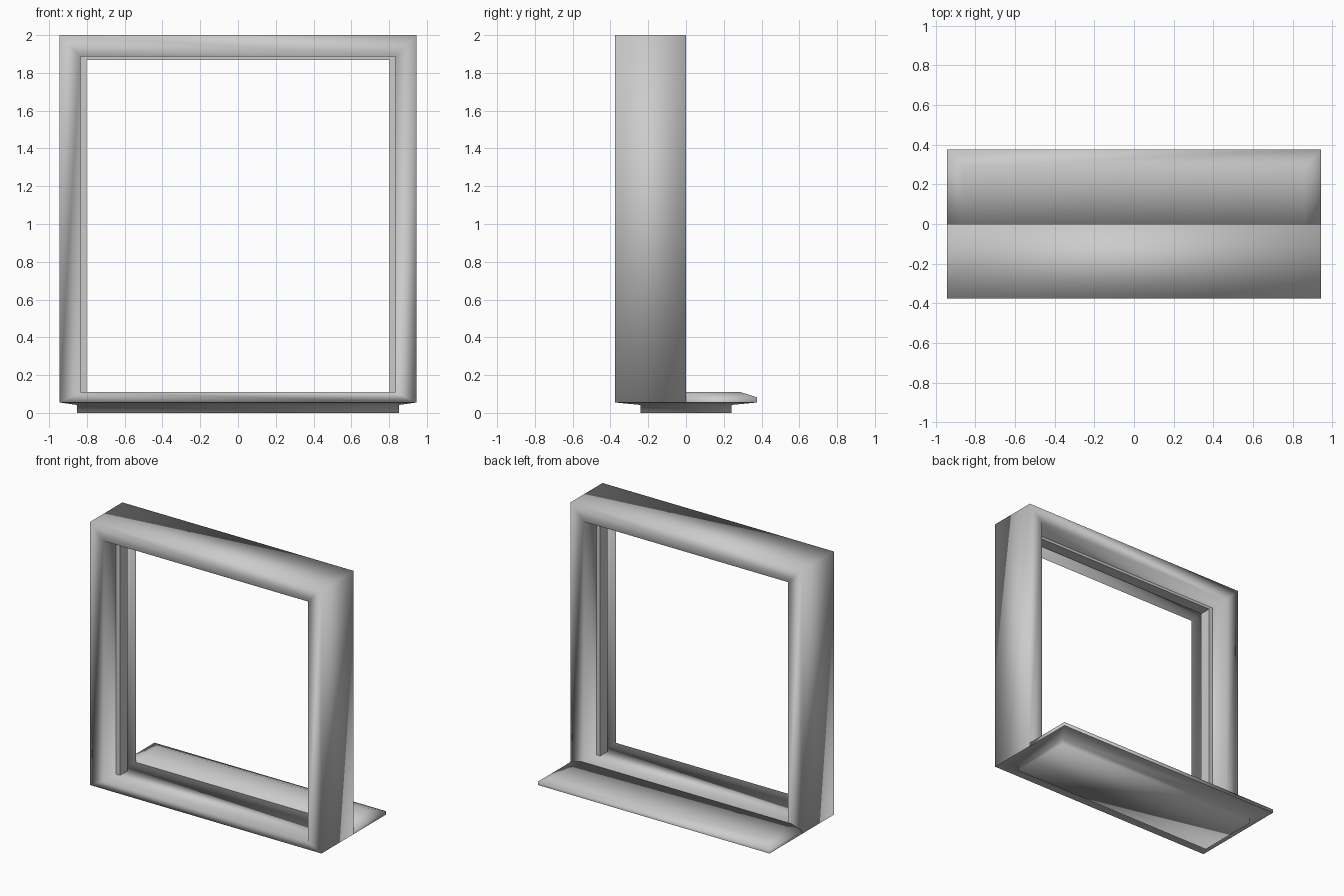
import bpy, bmesh

if "Cube" in bpy.data.objects:
    bpy.data.objects.remove(bpy.data.objects["Cube"])


def loft(name, loops, closed=False, cap_start=False, cap_end=False, smooth=True):
    """Skin matching point loops; closed joins the last loop to the first."""
    bm = bmesh.new()
    rings = [[bm.verts.new(p) for p in loop] for loop in loops]
    pairs = list(zip(rings, rings[1:])) + ([(rings[-1], rings[0])] if closed else [])
    for a, b in pairs:
        n = len(a)
        for i in range(n):
            j = (i + 1) % n
            bm.faces.new((a[i], a[j], b[j], b[i]))
    if cap_start:
        bm.faces.new(rings[0][::-1])
    if cap_end:
        bm.faces.new(rings[-1])
    bmesh.ops.recalc_face_normals(bm, faces=bm.faces)
    for f in bm.faces:
        f.smooth = smooth
    me = bpy.data.meshes.new(name)
    bm.to_mesh(me)
    bm.free()
    ob = bpy.data.objects.new(name, me)
    bpy.context.collection.objects.link(ob)
    return ob


def upright(hw, z0, z1, y):
    return [(-hw, y, z0), (hw, y, z0), (hw, y, z1), (-hw, y, z1)]


def level(hw, y0, y1, z):
    return [(-hw, y0, z), (hw, y0, z), (hw, y1, z), (-hw, y1, z)]


# Deep rectangular surround
loft("frame", [upright(0.945, 0.055, 2.0, -0.375), upright(0.945, 0.055, 2.0, 0),
               upright(0.835, 0.11, 1.887, 0), upright(0.835, 0.11, 1.887, -0.375)],
     closed=True)


# Stop strip running up both jambs and across the head
def stop(y):
    o, i, b, t, ti = 0.835, 0.803, 0.11, 1.887, 1.867
    return [(-o, y, b), (-i, y, b), (-i, y, ti), (i, y, ti),
            (i, y, b), (o, y, b), (o, y, t), (-o, y, t)]


loft("inner_stop", [stop(-0.23), stop(-0.145)], cap_start=True, cap_end=True, smooth=False)

# Sill tray behind the frame, with sloped edges
loft("sill", [level(0.945, 0, 0.375, 0.055), level(0.945, 0, 0.375, 0.082),
              level(0.86, 0, 0.29, 0.11)], cap_end=True)

# Foot pad and sloped underside
loft("foot", [level(0.852, -0.24, 0.24, 0), level(0.852, -0.24, 0.24, 0.042),
              level(0.945, -0.375, 0.375, 0.055)], cap_start=True)
